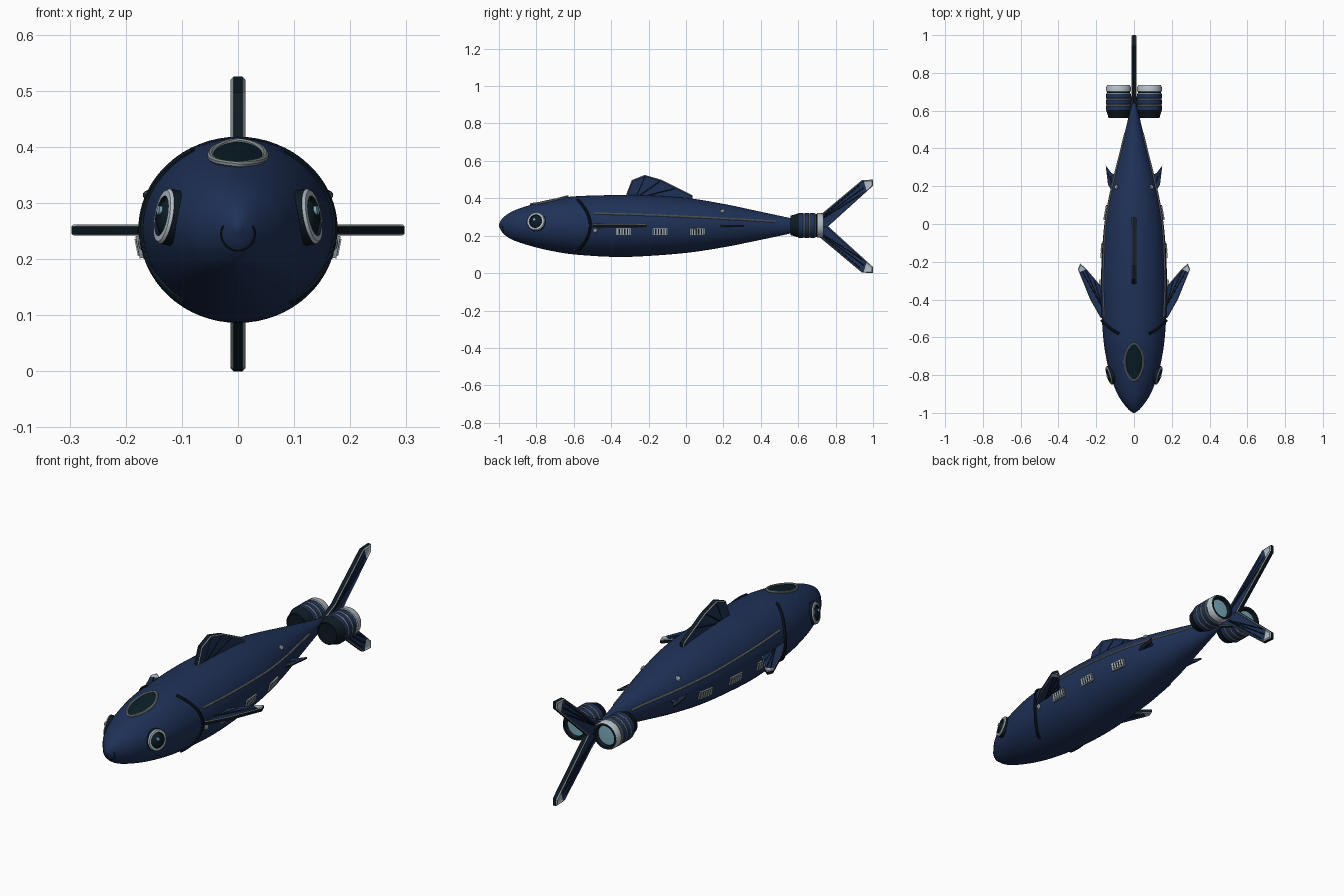
import bpy, bmesh, math
from mathutils import Vector, Matrix

if "Cube" in bpy.data.objects:
    bpy.data.objects.remove(bpy.data.objects["Cube"])

COLS = {"navy": (0.0135, 0.031, 0.096), "dark_trim": (0.004, 0.010, 0.016),
        "steel": (0.23, 0.27, 0.285), "silver": (0.45, 0.52, 0.57),
        "glass": (0.003, 0.013, 0.019), "glow": (0.2, 0.42, 0.5)}
MATS = []
for n, c in COLS.items():
    m = bpy.data.materials.new(n)
    m.diffuse_color = (*c, 1)
    m.use_nodes = True
    m.node_tree.nodes["Principled BSDF"].inputs["Base Color"].default_value = m.diffuse_color
    MATS.append(m)
NAVY, DARK, STEEL, SILVER, GLASS, GLOW = range(6)


def finish(name, bm, mirror=False, smooth=35):
    bmesh.ops.recalc_face_normals(bm, faces=bm.faces)
    me = bpy.data.meshes.new(name)
    bm.to_mesh(me)
    bm.free()
    for m in MATS:
        me.materials.append(m)
    ob = bpy.data.objects.new(name, me)
    bpy.context.collection.objects.link(ob)
    if mirror:
        ob.modifiers.new("mirror", "MIRROR").use_mirror_merge = False
    bpy.ops.object.select_all(action="DESELECT")
    ob.select_set(True)
    bpy.context.view_layer.objects.active = ob
    bpy.ops.object.shade_smooth_by_angle(angle=math.radians(smooth))


# Body stations: y, bottom z, top z, half width
ST = [(-1.0, .25, .262, .005), (-.985, .221, .289, .026), (-.95, .19, .318, .056),
      (-.9, .167, .342, .088), (-.8, .137, .373, .126), (-.7, .115, .396, .149),
      (-.6, .1, .41, .163), (-.4, .087, .417, .175), (-.25, .089, .417, .174),
      (0, .108, .402, .157), (.2, .138, .37, .121), (.4, .178, .328, .07),
      (.55, .21, .296, .033), (.66, .235, .275, .01)]


def section(y):
    """centre z, half height, half width at y (smooth Hermite through stations)"""
    y = min(max(y, ST[0][0]), ST[-1][0])
    i = max(k for k in range(len(ST) - 1) if ST[k][0] <= y)
    a, b = ST[i], ST[i + 1]
    p, q = ST[max(i - 1, 0)], ST[min(i + 2, len(ST) - 1)]
    d = b[0] - a[0]
    t = (y - a[0]) / d
    r = []
    for k in (1, 2, 3):
        ma, mb = (b[k] - p[k]) / (b[0] - p[0]) * d, (q[k] - a[k]) / (q[0] - a[0]) * d
        r.append((2*t**3 - 3*t*t + 1)*a[k] + (t**3 - 2*t*t + t)*ma
                 + (3*t*t - 2*t**3)*b[k] + (t**3 - t*t)*mb)
    return (r[0] + r[1]) / 2, (r[1] - r[0]) / 2, r[2]


def at_angle(y, a):
    c, h, w = section(y)
    return Vector((w * math.sin(a), y, c + h * math.cos(a)))


def frame(y, a):
    """point and outward normal on the hull"""
    e = .004
    p = at_angle(y, a)
    n = (at_angle(y + e, a) - at_angle(y - e, a)).cross(at_angle(y, a + e) - at_angle(y, a - e)).normalized()
    return p, (n if n.dot(p - Vector((0, y, section(y)[0]))) > 0 else -n)


def side(y, z):
    c, h, w = section(y)
    return frame(y, math.acos(max(-1, min(1, (z - c) / h))))


def top(x, y):
    return frame(y, math.asin(x / section(y)[2]))


def tube(bm, pts, r, mat, closed=False, n=8):
    """round bar along points"""
    rings, N = [], len(pts)
    for i, p in enumerate(pts):
        a, b = (pts[i - 1], pts[(i + 1) % N]) if closed else (pts[max(i - 1, 0)], pts[min(i + 1, N - 1)])
        t = (b - a).normalized()
        u = t.cross(Vector((.31, .2, .93))).normalized()
        v = t.cross(u)
        rings.append([bm.verts.new(p + r * (u * math.cos(k * math.tau / n) + v * math.sin(k * math.tau / n)))
                      for k in range(n)])
    for i in range(N if closed else N - 1):
        A, B = rings[i], rings[(i + 1) % N]
        for k in range(n):
            bm.faces.new((A[k], A[(k+1) % n], B[(k+1) % n], B[k])).material_index = mat
    if not closed:
        for R in (rings[0], rings[-1]):
            bm.faces.new(R).material_index = mat


def lathe(bm, prof, org, axis, n=40):
    """prof: (radius, height, material of the band that follows)"""
    q = Vector((0, 0, 1)).rotation_difference(axis)
    prev = None
    for i, (r, h, _) in enumerate(prof):
        ks = range(n if r > 0 else 1)
        R = [bm.verts.new(org + q @ Vector((r * math.cos(k * math.tau / n), r * math.sin(k * math.tau / n), h))) for k in ks]
        if prev:
            for k in range(n):
                vs = []
                for v in (prev[k % len(prev)], prev[(k+1) % n % len(prev)], R[(k+1) % n % len(R)], R[k % len(R)]):
                    if v not in vs:
                        vs.append(v)
                bm.faces.new(vs).material_index = prof[i - 1][2]
        prev = R


def box(bm, org, n, size, off, mat, shift=0):
    """block lying on the hull: size = along, up, thick"""
    t = (Vector((0, 1, 0)) - n * n.y).normalized()
    M = Matrix((t, n.cross(t), n)).transposed().to_4x4()
    M.translation = org + n * off + t * shift
    g = bmesh.ops.create_cube(bm, size=1, matrix=M @ Matrix.Diagonal((*size, 1)))
    for f in {f for v in g["verts"] for f in v.link_faces}:
        f.material_index = mat


def fin(name, outline, thick, to3d, root, ray_ends, rim, tip=None, mirror=False):
    """chamfered plate with recessed panels, rays and a silver tip; tip = (2D point, 2D direction)"""
    bm = bmesh.new()
    nrm = (to3d(0, 0, 1) - to3d(0, 0, 0)).normalized()
    lo = [bm.verts.new(to3d(a, b, -thick / 2)) for a, b in outline]
    hi = [bm.verts.new(to3d(a, b, thick / 2)) for a, b in outline]
    N = len(lo)
    for k in range(N):
        bm.faces.new((lo[k], lo[(k+1) % N], hi[(k+1) % N], hi[k]))
    caps = [bm.faces.new(lo), bm.faces.new(hi)]
    bmesh.ops.recalc_face_normals(bm, faces=bm.faces)
    bmesh.ops.bevel(bm, geom=list({e for f in caps for e in f.edges}), offset=thick * .18, segments=1, affect="EDGES")
    bm.normal_update()
    caps = []
    for f in bm.faces:
        d = abs(f.normal.dot(nrm))
        f.material_index = DARK if d < .3 else STEEL
        if d > .98:
            caps.append(f)
    r = bmesh.ops.inset_individual(bm, faces=caps, thickness=rim, depth=-thick * .15)
    for f in r["faces"] + caps:
        f.material_index = NAVY
    for s in (-1, 1):
        for e in ray_ends:
            tube(bm, [to3d(*root, s * thick * .33), to3d(*e, s * thick * .33)], thick * .11, DARK, n=6)
    if tip:
        co = to3d(*tip[0], 0)
        no = to3d(*tip[1], 0) - to3d(0, 0, 0)
        bmesh.ops.bisect_plane(bm, geom=bm.verts[:] + bm.edges[:] + bm.faces[:], plane_co=co, plane_no=no)
        for f in bm.faces:
            if f.material_index != DARK and (f.calc_center_median() - co).dot(no) > 0:
                f.material_index = SILVER
    finish(name, bm, mirror, 25)


# Hull
bm = bmesh.new()
NY, NA = 110, 64
ys = [-1 + 1.66 * (i / NY) ** 1.35 for i in range(NY + 1)]
rings = [[bm.verts.new(at_angle(y, k * math.tau / NA)) for k in range(NA)] for y in ys]
for A, B in zip(rings, rings[1:]):
    for k in range(NA):
        bm.faces.new((A[k], A[(k+1) % NA], B[(k+1) % NA], B[k]))
bm.faces.new(rings[0])
bm.faces.new(rings[-1])
finish("hull", bm, smooth=50)

# Cockpit window: almond plate that follows the hull, with a rim
bm = bmesh.new()
NW = 48
def almond(t, s):
    p, n = top(s * .048 * math.copysign(abs(math.sin(t)) ** 1.25, math.sin(t)), -.73 + s * .097 * math.cos(t))
    return p + n * .003
loops = [[bm.verts.new(almond(k * math.tau / NW, s)) for k in range(NW)] for s in (1, .75, .5, .25)]
for A, B in zip(loops, loops[1:]):
    for k in range(NW):
        bm.faces.new((A[k], A[(k+1) % NW], B[(k+1) % NW], B[k])).material_index = GLASS
bm.faces.new(loops[-1]).material_index = GLASS
tube(bm, [almond(k * math.tau / NW, 1) for k in range(NW)], .006, STEEL, True)
finish("cockpit_window", bm)

# Eyes
bm = bmesh.new()
p, n = side(-.8, .275)
lathe(bm, [(.05, -.02, DARK), (.05, .007, SILVER), (.046, .012, SILVER), (.036, .013, DARK),
           (.034, .007, DARK), (.03, .008, GLASS), (.025, .013, GLASS), (.017, .017, DARK),
           (.012, .018, DARK), (0, .019, DARK)], p, n)
hp = p + n * .0175 + Vector((0, -.006, .009))
lathe(bm, [(.008, -.004, GLOW), (.008, .002, GLOW), (0, .003, GLOW)], hp, n, 16)
finish("eyes", bm, True)

# Mouth line on the nose
def nose(x, z):
    lo, hi = -.999, -.7
    for _ in range(30):
        y = (lo + hi) / 2
        c, h, w = section(y)
        lo, hi = (y, hi) if (x / w) ** 2 + ((z - c) / h) ** 2 > 1 else (lo, y)
    return Vector((x, lo, z))
bm = bmesh.new()
tube(bm, [nose(.03 * math.cos(t), .245 - .03 * math.sin(t))
          for t in [-.5 + (math.pi + 1) * i / 24 for i in range(25)]], .002, DARK)
finish("mouth", bm)

# Gill seams
bm = bmesh.new()
pts = []
for i in range(29):
    z = .392 - .267 * i / 28
    pts.append(side(-.512 - .068 * ((z - .255) / .137) ** 2, z)[0])
tube(bm, pts, .008, DARK)
finish("gill_seams", bm, True)

# Lateral trim lines
bm = bmesh.new()
line = [side(-.49 + .97 * i / 40, .318 - .043 * (i / 40) ** 1.4) for i in range(41)]
tube(bm, [p + n * .001 for p, n in line], .0055, STEEL)
finish("lateral_lines", bm, True)

# Side vents with slots, and rivets
bm = bmesh.new()
for y in (-.335, -.14, .06):
    p, n = side(y, .222)
    box(bm, p, n, (.08, .04, .01), .001, STEEL)
    box(bm, p, n, (.07, .03, .004), .0045, DARK)
    for k in range(5):
        box(bm, p, n, (.0075, .031, .005), .006, SILVER, (k - 2) * .0145)
finish("side_vents", bm, True)
bm = bmesh.new()
for y, z in ((.195, .33), (-.485, .228)):
    p, n = side(y, z)
    lathe(bm, [(.012, -.004, STEEL), (.012, .004, SILVER), (.008, .008, SILVER), (0, .009, SILVER)], p, n, 16)
finish("rivets", bm, True)

# Dorsal and tail fins stand in the middle plane, the others lie flat
upright = lambda a, b, t: Vector((t, a, b))
flat = lambda a, b, t: Vector((a, b, .252 + t))
fin("dorsal_fin", [(-.32, .39), (-.318, .425), (-.29, .497), (-.22, .525), (-.128, .498), (.035, .416), (.035, .38)],
    .026, upright, (-.27, .40), [(-.22, .512), (-.14, .49), (-.06, .452)], .008)
for name, s in (("upper_tail_fin", 1), ("lower_tail_fin", -1)):
    m = lambda a, b, s=s: (a, .25 + s * b)
    fin(name, [m(.6, 0), m(.62, .02), m(.72, .063), m(.94, .247), m(1, .25), m(1, .217), m(.755, -.005)],
        .026, upright, m(.68, .01), [m(.93, .222), m(.95, .207), m(.96, .187)], .008, (m(.957, .22), (1, s * .3)))
fin("pectoral_fins", [(.14, -.505), (.178, -.495), (.232, -.4), (.297, -.24), (.285, -.21), (.255, -.235), (.165, -.34), (.14, -.35)],
    .02, flat, (.165, -.45), [(.275, -.25), (.255, -.25), (.21, -.3)], .007, ((.276, -.25), (.45, 1)), True)
fin("rear_fins", [(.09, .165), (.122, .18), (.138, .21), (.15, .31), (.12, .27), (.085, .255)],
    .012, flat, (.11, .2), [(.14, .27), (.125, .255)], .005, None, True)

# Twin engines
prof = [(0, .57, DARK), (.048, .565, DARK), (.052, .56, DARK), (.064, .6, DARK)]
for y in (.602, .633, .664):
    prof += [(.067, y + .002, NAVY), (.067, y + .023, STEEL), (.064, y + .025, STEEL), (.064, y + .029, STEEL)]
prof += [(.061, .694, DARK), (.061, .7, SILVER), (.066, .702, SILVER), (.065, .726, SILVER), (.06, .735, DARK),
         (.05, .735, DARK), (.046, .718, GLOW), (0, .721, GLOW)]
bm = bmesh.new()
lathe(bm, prof, Vector((.082, 0, .255)), Vector((0, 1, 0)), 48)
# pylon joining the engine to the tail
g = bmesh.ops.create_cube(bm, size=1, matrix=Matrix.Translation((.02, .635, .255)) @ Matrix.Diagonal((.06, .08, .03, 1)))
for f in {f for v in g["verts"] for f in v.link_faces}:
    f.material_index = DARK
finish("engines", bm, True)
